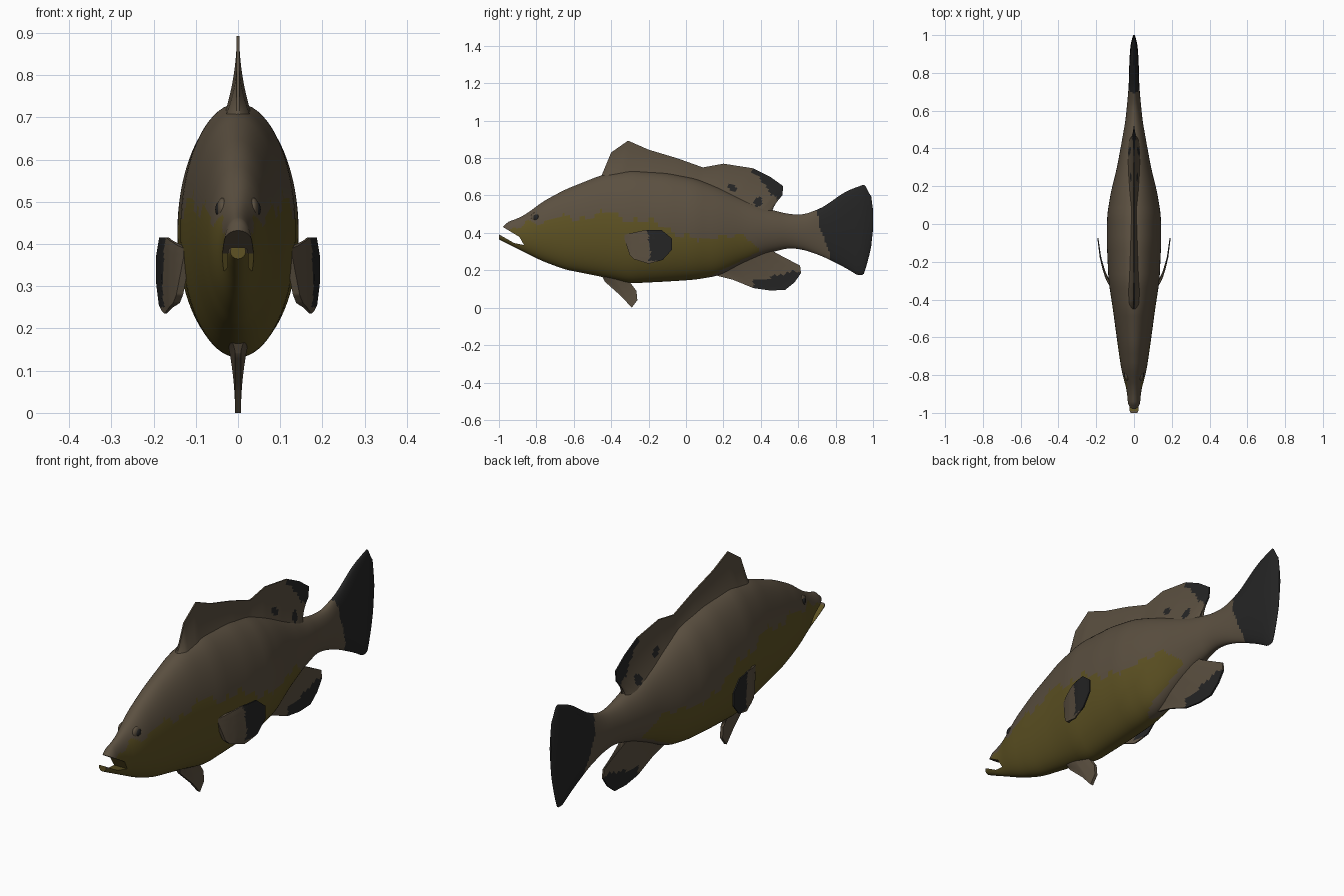
import bpy, bmesh, math
from mathutils import Vector

cube = bpy.data.objects.get("Cube")
if cube:
    bpy.data.objects.remove(cube)


def material(name, rgb):
    mat = bpy.data.materials.new(name)
    mat.use_nodes = True
    mat.diffuse_color = (*rgb, 1)
    node = next(n for n in mat.node_tree.nodes if n.type == 'BSDF_PRINCIPLED')
    node.inputs["Base Color"].default_value = (*rgb, 1)
    node.inputs["Roughness"].default_value = 0.9
    return mat


MATERIALS = [material("brown skin", (0.105, 0.08, 0.052)),
             material("olive belly", (0.112, 0.085, 0.017)),
             material("black fin edge", (0.018, 0.018, 0.018))]
BROWN, OLIVE, BLACK = range(len(MATERIALS))


def lerp_table(table, t):
    """Interpolate the rows of a table keyed on its first column."""
    if t <= table[0][0]:
        return table[0][1:]
    for a, b in zip(table, table[1:]):
        if t <= b[0]:
            f = (t - a[0]) / (b[0] - a[0])
            return tuple(p + (q - p) * f for p, q in zip(a[1:], b[1:]))
    return table[-1][1:]


def wave(t):
    return 0.6 * math.sin(26 * t) + 0.4 * math.sin(67 * t + 1)


def finish(obj):
    bpy.ops.object.select_all(action='DESELECT')
    obj.select_set(True)
    bpy.context.view_layer.objects.active = obj
    bpy.ops.object.shade_smooth_by_angle(angle=math.radians(45))


def loft(name, rings):
    """Skin closed rings of points and cap both ends."""
    bm = bmesh.new()
    loops = [[bm.verts.new(p) for p in ring] for ring in rings]
    for a, b in zip(loops, loops[1:]):
        for i in range(len(a)):
            j = (i + 1) % len(a)
            bm.faces.new((a[i], a[j], b[j], b[i]))
    bm.faces.new(loops[0])
    bm.faces.new(loops[-1])
    bmesh.ops.recalc_face_normals(bm, faces=bm.faces)
    mesh = bpy.data.meshes.new(name)
    bm.to_mesh(mesh)
    bm.free()
    obj = bpy.data.objects.new(name, mesh)
    bpy.context.collection.objects.link(obj)
    return obj


def paint(obj, rule):
    obj.data.materials.clear()
    for mat in MATERIALS:
        obj.data.materials.append(mat)
    for face in obj.data.polygons:
        face.material_index = rule(face.center.y, face.center.z)
    finish(obj)


def fin(name, columns, root, edge, rule, offset=lambda y: 0, rows=18, steps=7):
    """Thin plate from (base y, base z, tip y, tip z) columns, tapering outward."""
    rings = []
    count = (len(columns) - 1) * steps
    table = [(i * steps, *c) for i, c in enumerate(columns)]
    for k in range(count + 1):
        by, bz, ty, tz = lerp_table(table, k)
        near, far = [], []
        for r in range(rows + 1):
            s = r / rows
            y, z = by + (ty - by) * s, bz + (tz - bz) * s
            t = edge + (root - edge) * (1 - s) ** 2
            near.append((offset(y) + t, y, z))
            far.append((offset(y) - t, y, z))
        rings.append(near + far[::-1])
    paint(loft(name, rings), rule)


# Body and tail: y, top, bottom, half width
SECTIONS = [
    (-1, .40, .365, .018), (-.975, .45, .352, .03), (-.88, .485, .305, .038),
    (-.82, .525, .275, .055), (-.77, .565, .25, .067), (-.65, .63, .205, .085),
    (-.45, .71, .165, .112), (-.3, .735, .13, .135), (-.1, .72, .14, .144),
    (.05, .69, .15, .142), (.17, .645, .17, .122), (.3, .585, .235, .09),
    (.43, .53, .29, .066), (.55, .5, .32, .045), (.63, .497, .31, .037),
    (.73, .535, .275, .028), (.85, .62, .215, .025), (.94, .655, .16, .02),
    (.975, .665, .2, .013), (.99, .62, .32, .008), (1, .52, .42, .004)]
SIDE_LINE = [(-1, .39), (-.9, .41), (-.85, .46), (-.6, .48), (-.46, .5), (-.24, .47),
             (-.06, .41), (.07, .35), (.19, .4), (.34, .36), (.4, .3)]
SPOTS = [(.245, .64, .02), (.385, .565, .025)]


def spotted(y, z):
    return any(math.hypot(y - a, z - b) < r for a, b, r in SPOTS)


def body_rule(y, z):
    if y > .69 + .3 * (.53 - z) + .008 * wave(z) or spotted(y, z):
        return BLACK
    upper = lerp_table(SIDE_LINE, y)[0] + .025 * wave(y)
    lower = .14 + .5 * (y - .07)
    return OLIVE if y < .4 and lower < z < upper else BROWN


def body_ring(y, sides=72):
    d = min(.025, 1 - abs(y))
    samples = [Vector(lerp_table(SECTIONS, y + k * d)) for k in (-1, 0, 1)]
    top, bottom, width = sum(samples, Vector((0, 0, 0))) / len(samples)
    mid, half = (top + bottom) / 2, (top - bottom) / 2
    angles = [math.tau * i / sides for i in range(sides)]
    return [(width * math.cos(a), y, mid + half * math.sin(a)) for a in angles]


STATIONS = 200
body = loft("body", [body_ring(-1 + 2 * i / STATIONS) for i in range(STATIONS + 1)])

# Open mouth cut as a curved wedge
WEDGE = [(-1.1, .5), (-.98, .432), (-.89, .378), (-.866, .335),
         (-.92, .346), (-.99, .386), (-1.1, .45)]
cutter = loft("mouth_cutter", [[(x, y, z) for y, z in WEDGE] for x in (-.2, .2)])
cutter.hide_render = True
cut = body.modifiers.new("mouth", 'BOOLEAN')
cut.operation = 'DIFFERENCE'
cut.solver = 'EXACT'
cut.object = cutter
finish(body)
bpy.ops.object.modifier_apply(modifier=cut.name)
bpy.data.objects.remove(cutter)
paint(body, body_rule)


# Dorsal fin with a dark rear margin
def dorsal_rule(y, z):
    margin = .72 - 1.1 * (y - .36) + .015 * wave(y * 2)
    return BLACK if (y > .35 and z > margin) or spotted(y, z) else BROWN


fin("dorsal_fin", [
    (-.47, .66, -.45, .71), (-.42, .67, -.4, .83), (-.35, .67, -.31, .893),
    (-.2, .66, -.2, .845), (-.05, .64, -.05, .8), (.06, .6, .09, .75),
    (.15, .58, .2, .77), (.24, .55, .36, .745), (.33, .52, .45, .7),
    (.38, .5, .52, .65), (.41, .49, .515, .6), (.46, .47, .46, .54)],
    .045, .003, dorsal_rule)

# Anal fin with a dark lower margin
fin("anal_fin", [
    (.13, .24, .17, .17), (.18, .26, .25, .15), (.22, .28, .36, .105),
    (.27, .3, .45, .092), (.31, .31, .53, .095), (.34, .32, .58, .135),
    (.37, .33, .615, .185), (.39, .34, .61, .225), (.41, .35, .55, .23),
    (.43, .35, .49, .24), (.45, .36, .43, .29)],
    .03, .004,
    lambda y, z: BLACK if y > .36 and z < .15 + .17 * (y - .36) + .012 * wave(y) else BROWN)

# Pelvic fin under the belly
fin("pelvic_fin", [
    (-.46, .19, -.435, .14), (-.43, .19, -.345, .06), (-.4, .19, -.29, 0),
    (-.37, .19, -.26, .04), (-.34, .19, -.265, .09), (-.32, .19, -.3, .1),
    (-.29, .19, -.3, .135)], .03, .007, lambda y, z: BROWN)

# Paired pectoral fins flaring away from the flanks
FLARE = [(-.34, .115), (-.3, .138), (-.25, .158), (-.18, .177), (-.07, .192)]
PECTORAL = [
    (-.33, .39, -.22, .415), (-.33, .37, -.13, .415), (-.32, .34, -.075, .37),
    (-.31, .31, -.075, .31), (-.3, .28, -.125, .255), (-.28, .26, -.2, .235)]
for label, side in (("left", 1), ("right", -1)):
    fin(label + "_pectoral_fin", PECTORAL, .008, .003,
        lambda y, z: BLACK if y > -.2 + .012 * wave(z) and z > .25 else BROWN,
        lambda y: side * lerp_table(FLARE, y)[0])

    # Eye set in a low brown lid
    for part, x, size, colour in (("eyelid", .036, (.014, .03, .028), BROWN),
                                  ("eye", .042, (.012, .019, .019), BLACK)):
        bpy.ops.mesh.primitive_uv_sphere_add(segments=24, ring_count=12, radius=1,
                                             location=(side * x, -.8, .482))
        ball = bpy.context.object
        ball.name = label + "_" + part
        ball.scale = size
        paint(ball, lambda y, z: colour)
